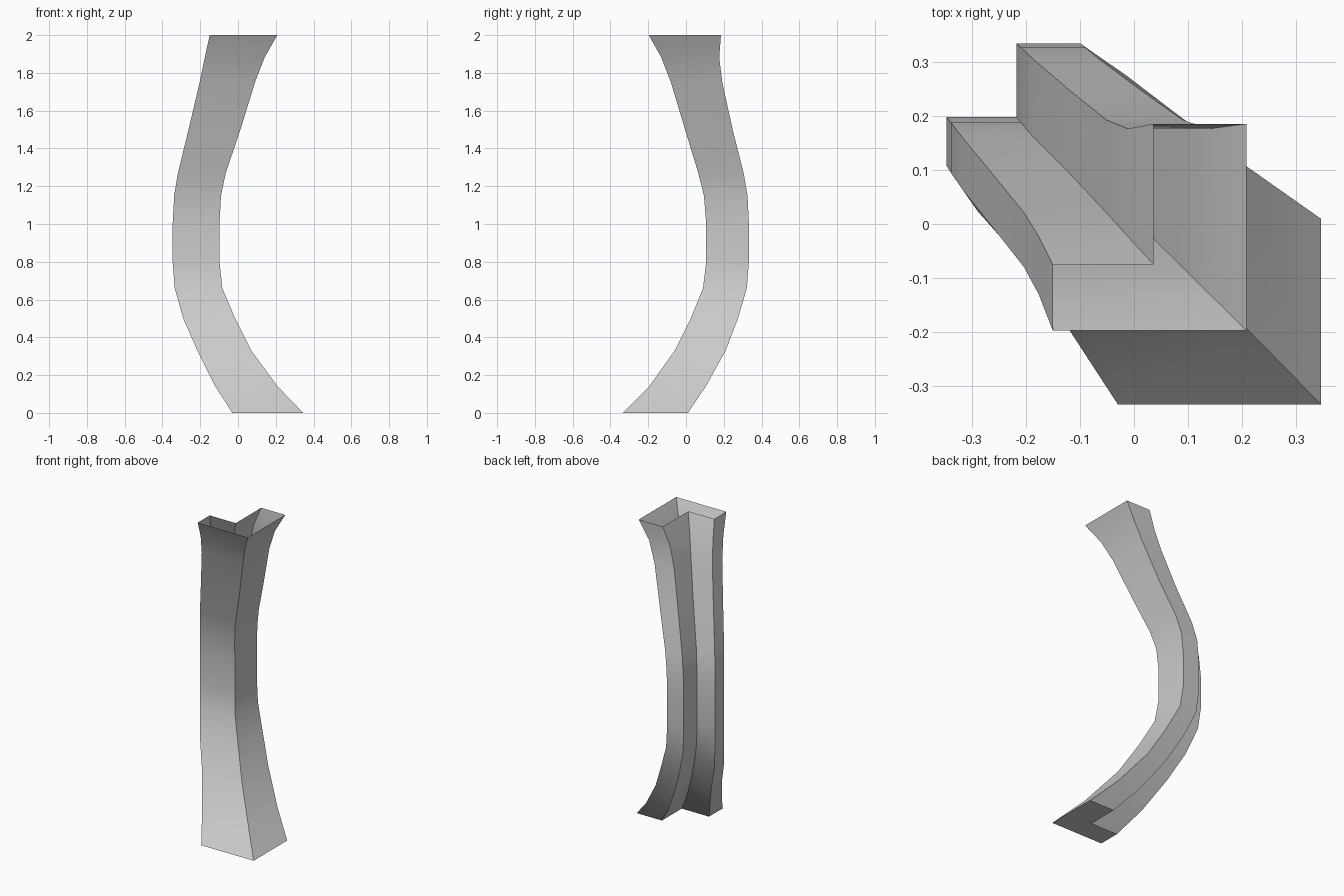
import bpy, bmesh

# Stations up the leg: z, x_min, x_max, y_min, y_max, y_wall_ratio
STATIONS = [
    (0.00, -0.03, 0.345, -0.333, 0.01, 0.41),
    (0.14, -0.12, 0.21, -0.195, 0.105, 0.41),
    (0.33, -0.215, 0.07, -0.06, 0.21, 0.40),
    (0.50, -0.29, -0.015, 0.025, 0.275, 0.40),
    (0.66, -0.335, -0.083, 0.09, 0.322, 0.40),
    (0.80, -0.346, -0.098, 0.107, 0.333, 0.40),
    (1.00, -0.346, -0.098, 0.107, 0.333, 0.40),
    (1.15, -0.338, -0.09, 0.095, 0.326, 0.40),
    (1.27, -0.318, -0.065, 0.065, 0.305, 0.40),
    (1.50, -0.262, 0.013, -0.005, 0.247, 0.39),
    (1.75, -0.203, 0.09, -0.08, 0.192, 0.37),
    (1.88, -0.176, 0.14, -0.13, 0.176, 0.35),
    (2.00, -0.15, 0.208, -0.197, 0.185, 0.32),
]
X_RATIO = 0.48


def l_section(bm, z, x0, x1, y0, y1, ry):
    """L-shaped ring, counter-clockwise seen from above."""
    xi = x1 - (x1 - x0) * X_RATIO
    yi = y0 + (y1 - y0) * ry
    pts = [(x0, y0), (x1, y0), (x1, y1), (xi, y1), (xi, yi), (x0, yi)]
    return [bm.verts.new((x, y, z)) for x, y in pts]


# Curved leg: L section lofted along the bend, open top, closed foot
bm = bmesh.new()
rings = [l_section(bm, *s) for s in STATIONS]
for a, b in zip(rings, rings[1:]):
    for i in range(6):
        j = (i + 1) % 6
        bm.faces.new((a[i], a[j], b[j], b[i]))
bm.faces.new(rings[0][::-1])

mesh = bpy.data.meshes.new("curved_leg")
bm.to_mesh(mesh)
bm.free()
leg = bpy.data.objects.new("curved_leg", mesh)
bpy.context.collection.objects.link(leg)
bpy.context.view_layer.objects.active = leg
leg.select_set(True)
bpy.ops.object.shade_smooth_by_angle(angle=0.6)
